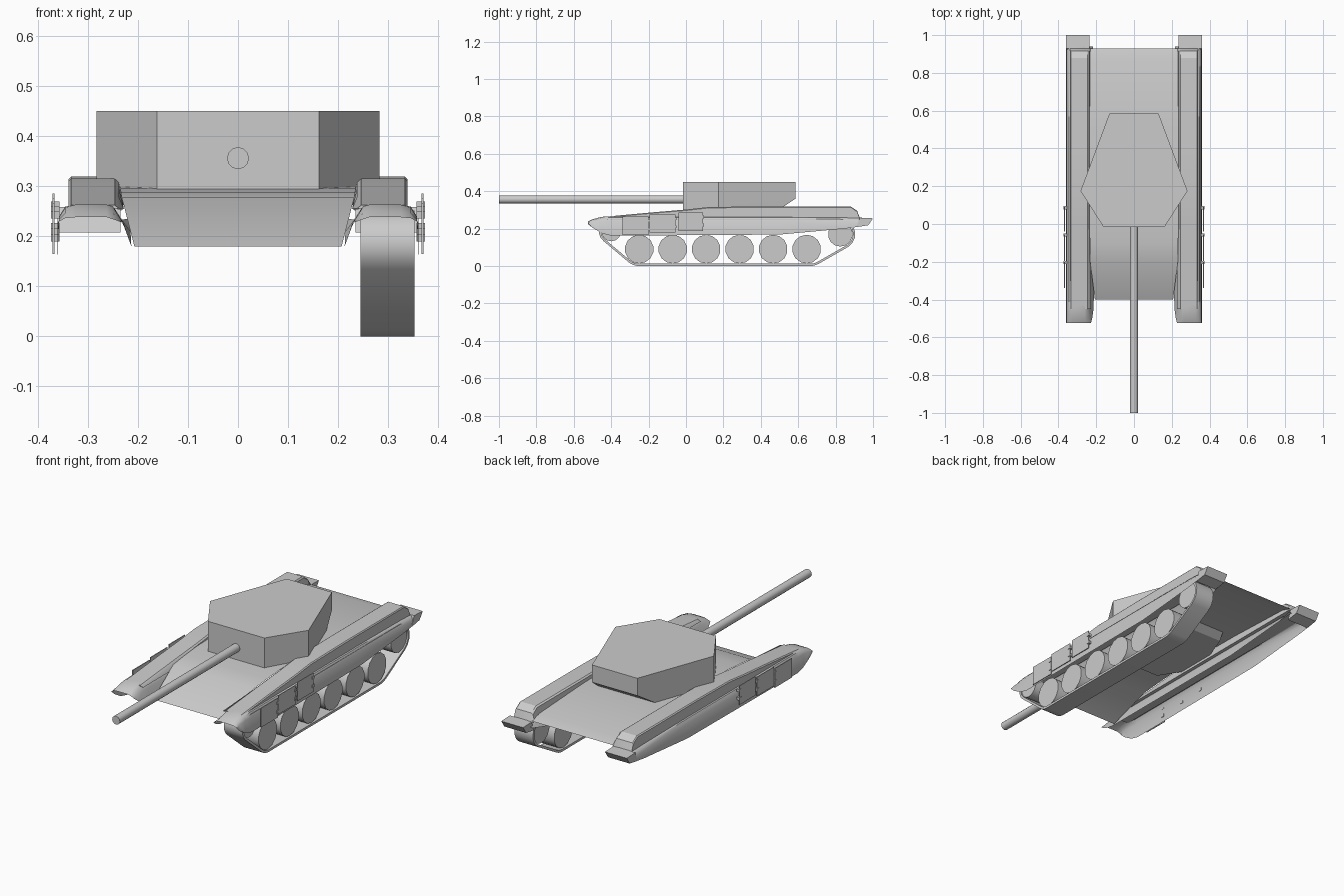
import bpy, bmesh, math

if "Cube" in bpy.data.objects:
    bpy.data.objects.remove(bpy.data.objects["Cube"])

grey = bpy.data.materials.new("plain_grey")
grey.diffuse_color = (0.6, 0.6, 0.6, 1)
grey.use_nodes = True
grey.node_tree.nodes["Principled BSDF"].inputs["Base Color"].default_value = grey.diffuse_color


def make(name, verts, faces, smooth=None):
    me = bpy.data.meshes.new(name)
    me.from_pydata(verts, [], faces)
    bm = bmesh.new()
    bm.from_mesh(me)
    bmesh.ops.recalc_face_normals(bm, faces=bm.faces)
    bm.to_mesh(me)
    bm.free()
    me.materials.append(grey)
    ob = bpy.data.objects.new(name, me)
    bpy.context.collection.objects.link(ob)
    if smooth:
        bpy.ops.object.select_all(action='DESELECT')
        ob.select_set(True)
        bpy.context.view_layer.objects.active = ob
        bpy.ops.object.shade_smooth_by_angle(angle=math.radians(smooth))
    return ob


def loft(name, rings, closed=False, caps=False, smooth=None):
    n = len(rings[0])
    verts = [p for r in rings for p in r]
    faces = []
    for i in range(len(rings) - 1):
        for j in range(n if closed else n - 1):
            k = (j + 1) % n
            faces.append((i*n + j, i*n + k, (i+1)*n + k, (i+1)*n + j))
    if caps:
        faces += [tuple(range(n)), tuple(range((len(rings)-1)*n, len(rings)*n))]
    return make(name, verts, faces, smooth)


def box(name, x, y, z):
    rings = [[(a, y[0], z[0]), (a, y[1], z[0]), (a, y[1], z[1]), (a, y[0], z[1])] for a in x]
    return loft(name, rings, True, True)


def mirror(ob):
    ob.modifiers.new("mirror", 'MIRROR').use_bisect_axis[0] = False
    return ob


def wheel(name, y, z, r, n=14):
    rings = [[(x, y + r*math.cos(2*math.pi*(i+.5)/n), z + r*math.sin(2*math.pi*(i+.5)/n))
              for i in range(n)] for x in (0.252, 0.346)]
    return loft(name, rings, True, True, 35)


# Hull deck: open sheet, sloping nose plate and falling rear
deck = [(-.40, .18, .207), (-.20, .277, .232), (-.1, .288, .234), (0, .296, .235),
        (.15, .30, .235), (.5, .297, .235), (.87, .28, .235), (.93, .262, .235)]
loft("hull_deck", [[(-w, y, z), (w, y, z)] for y, z, w in deck], smooth=35)

# Fenders: hollow arched shells; y, inner bottom, top, outer bottom
fender = [(-.525, .225, .238, .228), (-.50, .205, .25, .205), (-.45, .185, .263, .175),
          (-.40, .18, .265, .162), (.50, .18, .265, .168), (.85, .21, .262, .20), (.94, .235, .258, .212)]
rings = []
for y, ib, top, ob_ in fender:
    f = min(1, (top - .225) / .04)
    rings.append([(.235 - .022*f, y, ib), (.233, y, top - .03*f), (.25, y, top - .004),
                  (.262, y, top), (.325, y, top), (.345, y, top - .006*f),
                  (.357, y, top - .025*f), (.36, y, ob_)])
mirror(loft("fender", rings, smooth=40))

# Rear mudguard tips
mirror(loft("rear_mudguard", [[(x, .93, .258), (x, 1.0, .255), (x, .975, .218), (x, .91, .208)]
                              for x in (.235, .36)], True, True))

# Stowage boxes along the fenders
prof = [(-.45, .262), (-.2, .285), (0, .302), (.12, .315), (.40, .319), (.88, .319), (.915, .295), (.93, .255)]
mirror(loft("fender_box", [[(.228, y, min(z, .255)), (.238, y, z - .006), (.246, y, z),
                            (.333, y, z), (.338, y, z - .005), (.338, y, min(z, .255))]
                           for y, z in prof], True, True, 30))

# Side skirt plates with hinge clips
for i, (a, b, z0, z1) in enumerate([(-.34, -.20, .165, .265), (-.195, -.055, .178, .276), (-.04, .09, .187, .285)]):
    mirror(box("skirt_plate_%d" % i, (.366, .37), (a, b), (z0, z1)))
    for z in (z0 + .025, z1 - .03):
        mirror(box("skirt_clip_%d" % i, (.356, .373), (b - .012, b + .005), (z, z + .014)))

# Turret: hexagonal prism with undercut rear
top = [(-.13, .585), (-.283, .175), (-.162, -.015), (.162, -.015), (.283, .175), (.13, .585)]
low = [(x, y, .27) if y < .5 else (x*1.38, .45, .27) for x, y in top]
mid = [(x, y, .36 if y > .5 else .32) for x, y in top]
loft("turret", [low, mid, [(x, y, .45) for x, y in top]], True, True)

# Gun barrel
loft("gun_barrel", [[(.022*math.cos(a*math.pi/6), y, .356 + .022*math.sin(a*math.pi/6))
                     for a in range(12)] for y in (-1, .0)], True, True, 35)

# Running gear on the right side
for i in range(6):
    wheel("road_wheel_%d" % i, -.25 + .179*i, .09, .077)
wheel("front_idler", -.40, .185, .053)
wheel("rear_sprocket", .825, .17, .066)


# Track belt: thin closed loop around the wheels
def arc(cy, cz, r, a0, a1, n):
    return [(cy + r*math.cos(math.radians(a0 + (a1-a0)*i/n)),
             cz + r*math.sin(math.radians(a0 + (a1-a0)*i/n))) for i in range(n + 1)]


def loop(t):
    return (arc(.825, .17, .068 + t, 90, -58, 7) + arc(.665, .09, .078 + t, -62, -90, 3)
            + arc(-.25, .09, .078 + t, -90, -130, 4) + arc(-.40, .185, .054 + t, -130, -270, 7))


outer, inner = loop(.012), loop(0)
sec = [(.352, outer), (.352, inner), (.245, inner), (.245, outer)]
rings = [[(x, *p[i]) for x, p in sec] for i in range(len(outer))]
loft("track_belt", rings + [rings[0]], True, False, 40)
